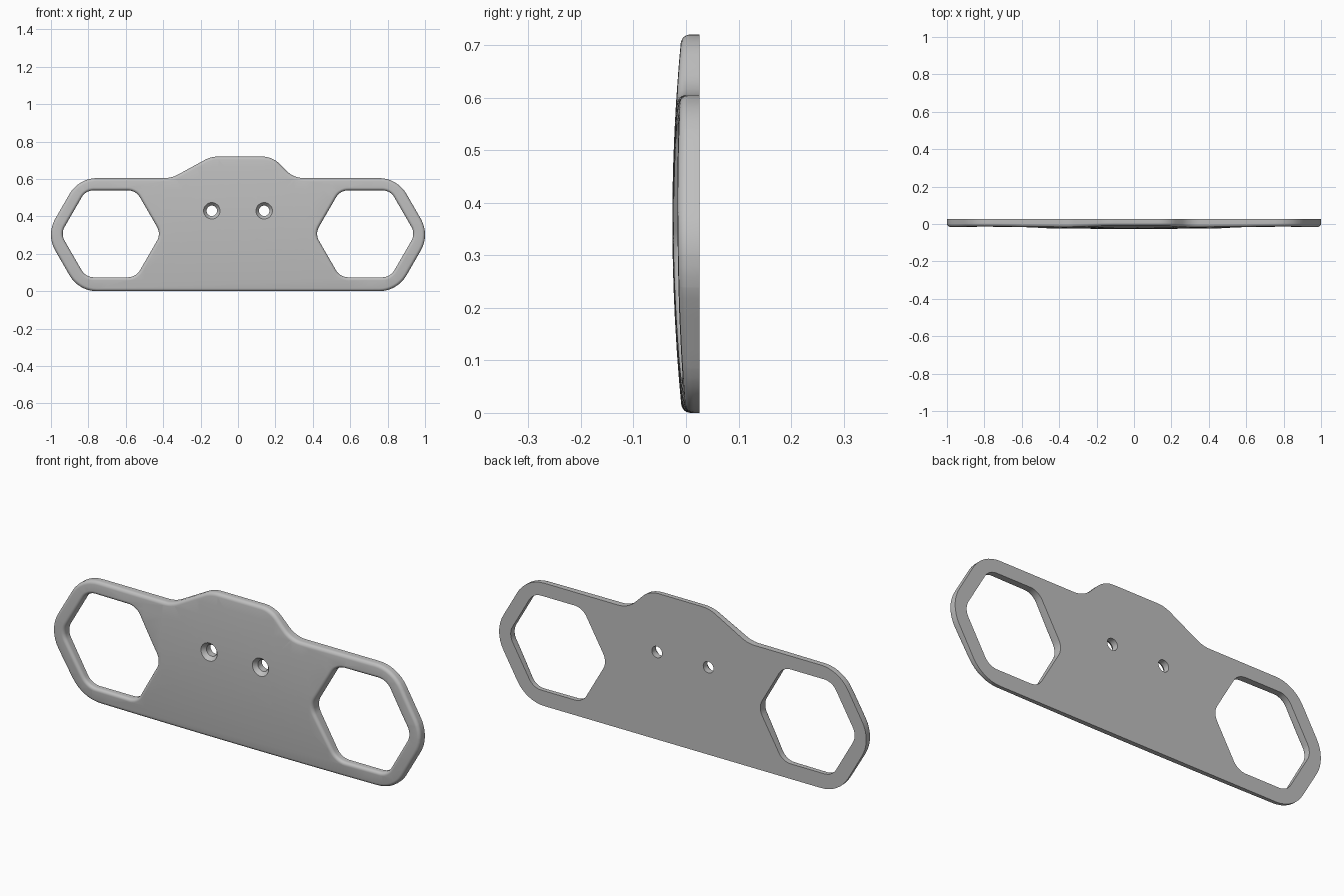
import bpy, bmesh
from math import pi, sin, cos, atan2
from mathutils import Vector

if "Cube" in bpy.data.objects:
    bpy.data.objects.remove(bpy.data.objects["Cube"])

BACK, FRONT, FILLET = 0.026, -0.026, 0.016


def rounded(corners, steps=8):
    """Counter-clockwise (x, z, radius) corners -> list of (point, outward normal)."""
    out = []
    for i, (x, z, r) in enumerate(corners):
        p = Vector((x, z))
        d0 = (p - Vector(corners[i - 1][:2])).normalized()
        d1 = (Vector(corners[(i + 1) % len(corners)][:2]) - p).normalized()
        n0, n1 = Vector((d0.y, -d0.x)), Vector((d1.y, -d1.x))
        turn = atan2(d0.x * d1.y - d0.y * d1.x, d0.dot(d1))
        s = 1 if turn > 0 else -1
        centre = p - s * r * (n0 + n1) / (1 + n0.dot(n1))
        start = atan2(n0.y, n0.x)
        for k in range(steps + 1):
            a = start + turn * k / steps
            n = Vector((cos(a), sin(a)))
            out.append((centre + s * r * n, n))
    return out


def circle(x, z, r, count=32):
    normals = [Vector((cos(2 * pi * k / count), sin(2 * pi * k / count))) for k in range(count)]
    return [(Vector((x, z)) + r * n, n) for n in normals]


def hexagon(x, z, apothem, r):
    R = apothem * 2 / 3 ** 0.5
    return rounded([(x + R * cos(k * pi / 3), z + R * sin(k * pi / 3), r) for k in range(6)])


def add_wall(bm, outline, levels):
    """Sweep an outline through (offset, y) levels; return back and front edge loops."""
    rings = [[bm.verts.new((p.x + n.x * o, y, p.y + n.y * o)) for p, n in outline]
             for o, y in levels]
    count = len(outline)
    for a, b in zip(rings, rings[1:]):
        for i in range(count):
            j = (i + 1) % count
            bm.faces.new((a[i], a[j], b[j], b[i]))
    return [[bm.edges.get((ring[i], ring[(i + 1) % count])) for i in range(count)]
            for ring in (rings[0], rings[-1])]


# Level profiles: rounded front rim, and countersink for the screw holes
arc = [(FILLET * (1 - cos(k * pi / 12)), FRONT + FILLET * (1 - sin(k * pi / 12))) for k in range(7)]
rim = [(0, BACK)] + [(-o, y) for o, y in arc]
hole_rim = [(0, BACK)] + arc
countersink = [(0, BACK), (0, FRONT + 0.02), (0.016, FRONT)]

# Outer outline: two hexagonal ends joined by a body with a raised top
MID, HALF, CX = 0.3025, 0.3025, 0.677
R = HALF * 2 / 3 ** 0.5
outline = rounded([
    (-CX - R / 2, 0, 0.17), (CX + R / 2, 0, 0.17), (CX + R, MID, 0.17),
    (CX + R / 2, 0.605, 0.17), (0.298, 0.605, 0.13), (0.183, 0.72, 0.13),
    (-0.145, 0.72, 0.15), (-0.355, 0.605, 0.15),
    (-CX - R / 2, 0.605, 0.17), (-CX - R, MID, 0.17)])

bm = bmesh.new()
loops = [add_wall(bm, outline, rim)]
for side in (-1, 1):
    loops.append(add_wall(bm, hexagon(side * 0.68, 0.307, 0.2325, 0.075), hole_rim))
    loops.append(add_wall(bm, circle(side * 0.14, 0.43, 0.028), countersink))

# Back and front faces
for k in (0, 1):
    edges = [e for pair in loops for e in pair[k]]
    bmesh.ops.triangle_fill(bm, edges=edges, use_beauty=True, normal=(0, 1 - 2 * k, 0))

# Cut into a grid, then dome the front
cuts = [((i / 10, 0, 0), (1, 0, 0)) for i in range(-9, 10)]
cuts += [((0, 0, i * 0.06), (0, 0, 1)) for i in range(1, 12)]
for co, no in cuts:
    bmesh.ops.bisect_plane(bm, geom=bm.verts[:] + bm.edges[:] + bm.faces[:],
                           plane_co=co, plane_no=no, dist=1e-5)
for v in bm.verts:
    if v.co.y < BACK - 0.001:
        v.co.y += 0.018 * ((v.co.z - 0.365) / 0.36) ** 2 + 0.011 * v.co.x ** 2
bmesh.ops.recalc_face_normals(bm, faces=bm.faces)

mesh = bpy.data.meshes.new("mounting_plate")
bm.to_mesh(mesh)
bm.free()
plate = bpy.data.objects.new("mounting_plate", mesh)
bpy.context.collection.objects.link(plate)

# Material
grey = bpy.data.materials.new("plain grey")
grey.use_nodes = True
grey.diffuse_color = (0.52, 0.52, 0.52, 1)
grey.node_tree.nodes["Principled BSDF"].inputs["Base Color"].default_value = (0.52, 0.52, 0.52, 1)
mesh.materials.append(grey)

bpy.context.view_layer.objects.active = plate
plate.select_set(True)
bpy.ops.object.shade_smooth_by_angle(angle=pi / 6)
